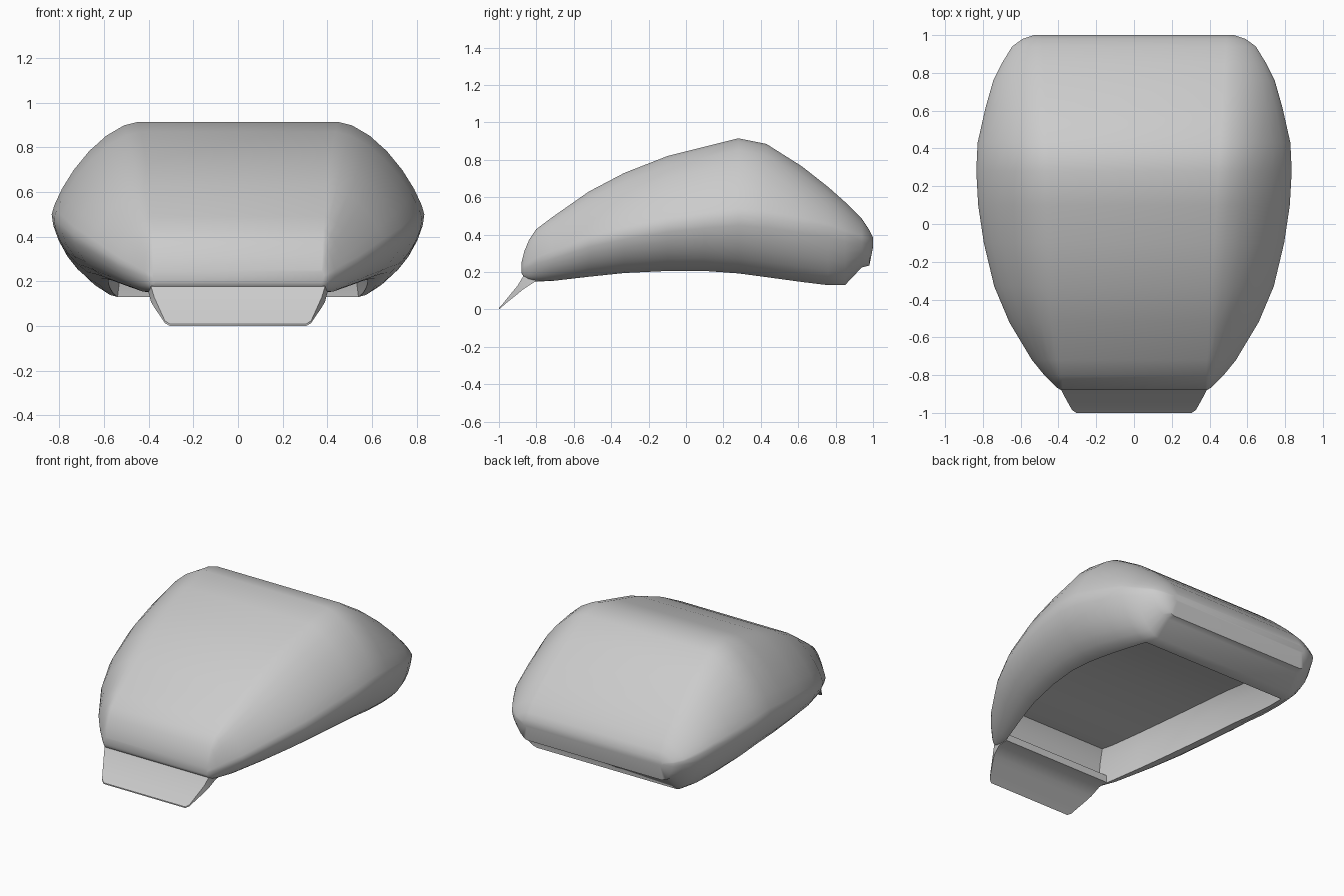
import bpy, bmesh, math
from mathutils import Vector

if "Cube" in bpy.data.objects:
    bpy.data.objects.remove(bpy.data.objects["Cube"])


def finish(bm, name):
    bmesh.ops.recalc_face_normals(bm, faces=bm.faces)
    me = bpy.data.meshes.new(name)
    obj = bpy.data.objects.new(name, me)
    bpy.context.collection.objects.link(obj)
    return obj, me


def smooth(obj, degrees):
    bpy.ops.object.select_all(action='DESELECT')
    obj.select_set(True)
    bpy.context.view_layer.objects.active = obj
    bpy.ops.object.shade_smooth_by_angle(angle=math.radians(degrees))


def loft(bm, rings):
    """Skin closed rings and cap both ends; returns the side faces per band."""
    rows = [[bm.verts.new(p) for p in ring] for ring in rings]
    n = len(rows[0])
    bands = [[bm.faces.new((a[i], a[(i + 1) % n], b[(i + 1) % n], b[i])) for i in range(n)]
             for a, b in zip(rows, rows[1:])]
    bm.faces.new(rows[0])
    bm.faces.new(rows[-1])
    return bands


# Body stations: y, top z, widest half-width, z at widest, rim half-width, rim z
STATIONS = [
    (-.88, .25, .385, .22, .37, .195),
    (-.865, .31, .41, .23, .38, .17),
    (-.84, .37, .435, .24, .385, .16),
    (-.80, .43, .475, .26, .39, .152),
    (-.72, .49, .54, .29, .41, .152),
    (-.52, .63, .66, .365, .47, .175),
    (-.33, .73, .74, .41, .52, .195),
    (-.10, .82, .795, .455, .56, .206),
    (.10, .87, .825, .48, .58, .206),
    (.28, .915, .835, .50, .58, .193),
    (.43, .885, .828, .49, .575, .173),
    (.62, .765, .785, .46, .56, .147),
    (.76, .655, .745, .44, .54, .130),
    (.85, .575, .70, .41, .52, .130),
    (.94, .485, .645, .385, .51, .225),
    (.98, .425, .59, .37, .50, .235),
    (1.0, .385, .53, .36, .49, .335),
]
STEPS = 7


def section(y, zt, w, zm, r, zb):
    flat = min(.43 + .06 * y, w - .01)
    half = []
    for k in range(STEPS + 1):
        a = k / STEPS * math.pi / 2
        half.append((flat + (w - flat) * math.sin(a) ** 1.2, zm + (zt - zm) * math.cos(a) ** 1.55))
    for k in range(1, STEPS + 1):
        a = k / STEPS * math.pi / 2
        half.append((r + (w - r) * math.cos(a) ** 1.2, zm + (zb - zm) * math.sin(a) ** 1.2))
    pts = half + [(-x, z) for x, z in reversed(half)]
    return [(x, y, z) for x, z in pts]


# Body with a shallow arched recess pushed up into its underside
bm = bmesh.new()
bands = loft(bm, [section(*s) for s in STATIONS])
opening = [band[2 * STEPS] for band, s in zip(bands, STATIONS) if -.81 < s[0] < .70]
body, mesh = finish(bm, "body")
for scale, rise in ((.97, .13), (.93, .08)):
    result = bmesh.ops.extrude_face_region(bm, geom=opening)
    bmesh.ops.delete(bm, geom=opening, context='FACES')
    opening = [g for g in result["geom"] if isinstance(g, bmesh.types.BMFace)]
    for v in {v for f in opening for v in f.verts}:
        v.co = Vector((v.co.x * scale, v.co.y * scale, v.co.z + rise))
bm.to_mesh(mesh)
bm.free()
smooth(body, 50)

# Thin front tongue: y, half-width, top z, bottom z
TONGUE = [(-1.0, .305, .008, 0), (-.985, .328, .024, .013), (-.96, .342, .055, .035),
          (-.90, .375, .128, .083), (-.87, .39, .178, .108), (-.81, .40, .195, .147),
          (-.74, .40, .20, .152)]
bm = bmesh.new()
loft(bm, [[(-w, y, t), (w, y, t), (w, y, b), (-w, y, b)] for y, w, t, b in TONGUE])
tongue, mesh = finish(bm, "front_tongue")
bm.to_mesh(mesh)
bm.free()
smooth(tongue, 40)
